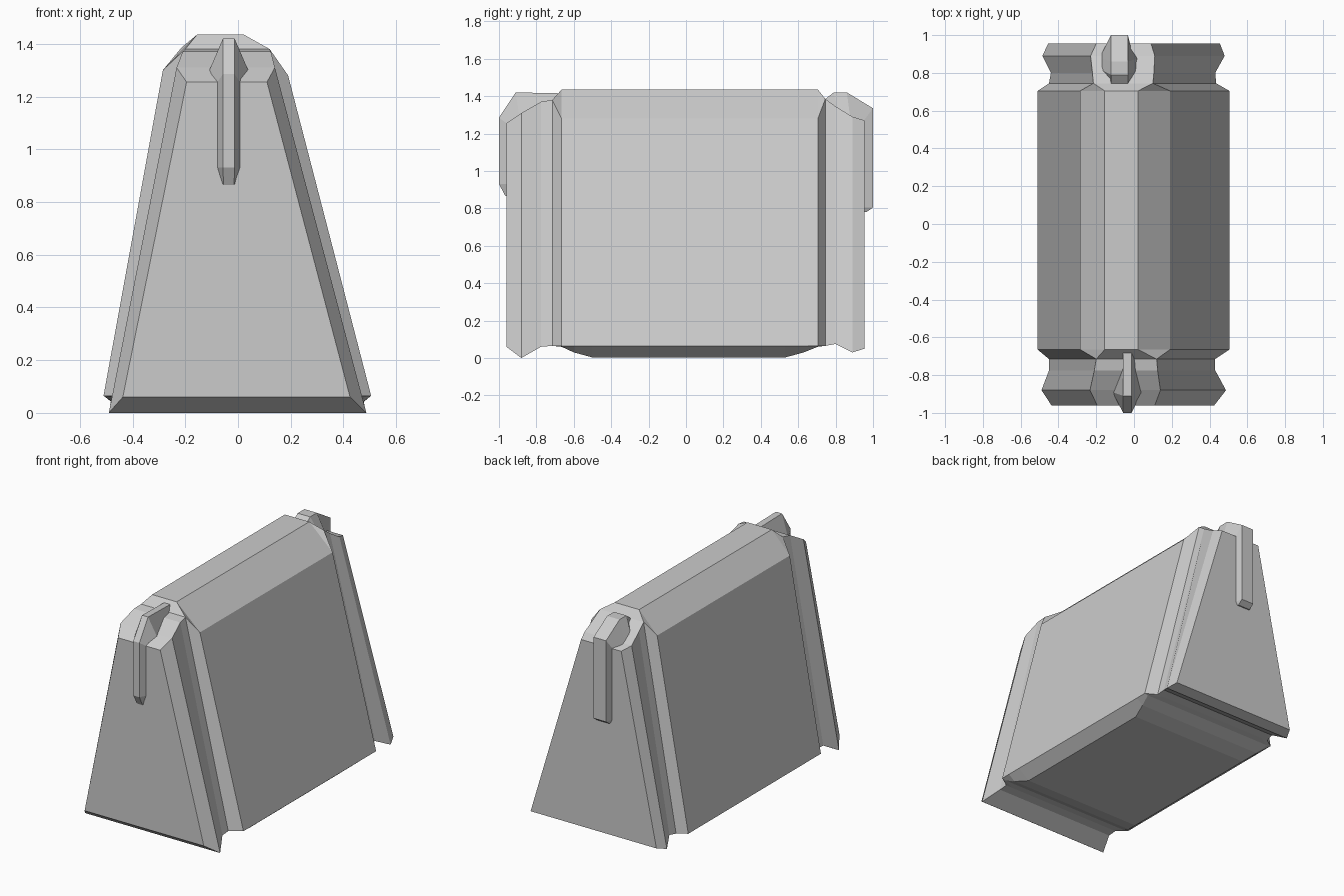
import bpy, bmesh


def loft(name, sections):
    """Skin a row of equal-length point rings and close both ends."""
    bm = bmesh.new()
    rings = [[bm.verts.new(p) for p in s] for s in sections]
    n = len(rings[0])
    for a, b in zip(rings, rings[1:]):
        for i in range(n):
            j = (i + 1) % n
            bm.faces.new((a[i], a[j], b[j], b[i]))
    bm.faces.new(rings[0])
    bm.faces.new(rings[-1])
    bmesh.ops.remove_doubles(bm, verts=bm.verts, dist=0.0005)
    bmesh.ops.recalc_face_normals(bm, faces=bm.faces)
    me = bpy.data.meshes.new(name)
    bm.to_mesh(me)
    bm.free()
    ob = bpy.data.objects.new(name, me)
    bpy.context.collection.objects.link(ob)
    return ob


def end_ring(y, left, right, low, top_left, top_right, high):
    """Four-cornered section used in the grooves and end panels."""
    tl, tr = (top_left, y, high), (top_right, y, high)
    return [(left, y, low), tl, tl, tr, tr, (right, y, low),
            (right * 0.9, y, low), (left * 0.9, y, low)]


def body_ring(y, bottom, flat):
    """Wide middle section with chamfered roof and underside."""
    return [(-0.51, y, 0.065), (-0.285, y, 1.30), (-0.155, y, 1.435),
            (0.022, y, 1.435), (0.19, y, 1.28), (0.505, y, 0.065),
            (flat, y, bottom), (-flat, y, bottom)]


# Tapered body with a groove and a raised panel at each end
loft("body", [
    end_ring(-0.96, -0.437, 0.425, 0.06, -0.195, 0.11, 1.255),
    end_ring(-0.88, -0.49, 0.487, 0.0, -0.233, 0.14, 1.31),
    end_ring(-0.775, -0.45, 0.43, 0.06, -0.21, 0.125, 1.37),
    end_ring(-0.715, -0.45, 0.43, 0.065, -0.20, 0.12, 1.38),
    body_ring(-0.665, 0.06, 0.48),
    body_ring(-0.60, 0.03, 0.46),
    body_ring(-0.50, 0.003, 0.43),
    body_ring(0.53, 0.003, 0.43),
    body_ring(0.63, 0.03, 0.46),
    body_ring(0.705, 0.06, 0.48),
    end_ring(0.745, -0.45, 0.435, 0.065, -0.215, 0.10, 1.385),
    end_ring(0.80, -0.44, 0.43, 0.075, -0.22, 0.105, 1.345),
    end_ring(0.89, -0.485, 0.48, 0.03, -0.23, 0.11, 1.29),
    end_ring(0.955, -0.455, 0.455, 0.05, -0.20, 0.09, 1.27),
])


def strap(name, cx, stations):
    """Ridged strap: each station is ridge y, z, half width, then edge y, z, half width."""
    loft(name, [[(cx - ew, ey, ez), (cx - rw, ry, rz),
                 (cx + rw, ry, rz), (cx + ew, ey, ez)]
                for ry, rz, rw, ey, ez, ew in stations])


# Straps folded over the top of each end
strap("front_strap", -0.035, [
    (-0.66, 1.415, 0.022, -0.70, 1.35, 0.025),
    (-0.91, 1.42, 0.022, -0.89, 1.285, 0.08),
    (-1.0, 1.285, 0.022, -0.945, 1.245, 0.05),
    (-1.0, 0.93, 0.022, -0.945, 0.93, 0.05),
    (-0.965, 0.865, 0.02, -0.945, 0.875, 0.03),
])
strap("back_strap", -0.077, [
    (0.745, 1.385, 0.045, 0.76, 1.34, 0.05),
    (0.79, 1.42, 0.045, 0.82, 1.30, 0.105),
    (0.86, 1.42, 0.045, 0.88, 1.27, 0.105),
    (1.0, 1.335, 0.045, 0.94, 1.255, 0.06),
    (1.0, 0.805, 0.045, 0.94, 0.805, 0.06),
    (0.965, 0.78, 0.045, 0.94, 0.785, 0.05),
])
